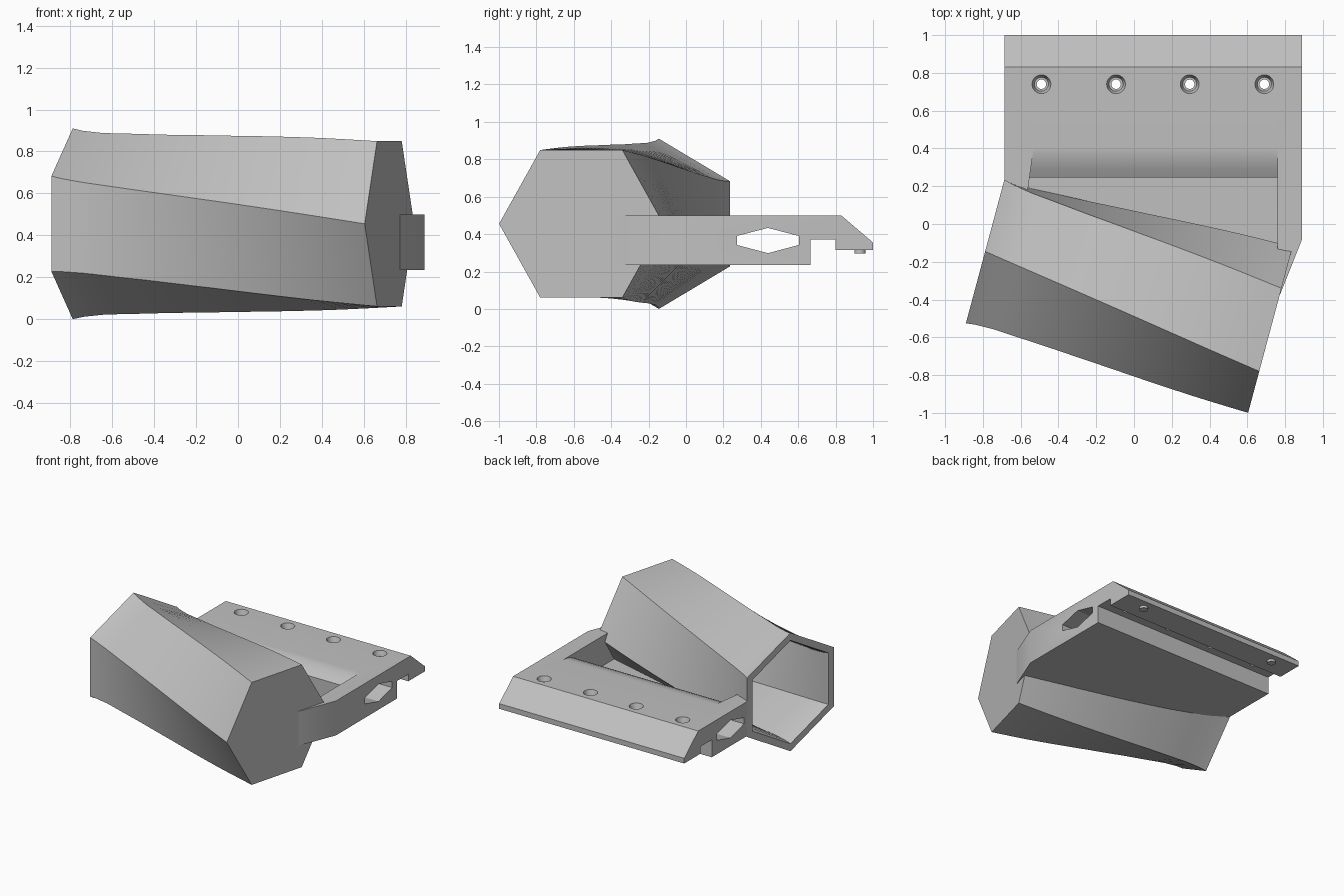
import bpy, bmesh
from math import sin, cos, radians
from mathutils import Vector

if "Cube" in bpy.data.objects:
    bpy.data.objects.remove(bpy.data.objects["Cube"], do_unlink=True)

grey = bpy.data.materials.new("matte_grey")
grey.use_nodes = True
GREY = (0.53, 0.53, 0.53, 1)
grey.diffuse_color = GREY
grey.node_tree.nodes["Principled BSDF"].inputs["Base Color"].default_value = GREY


def finish(name, bm):
    """Turn a bmesh into a grey object."""
    bmesh.ops.recalc_face_normals(bm, faces=bm.faces[:])
    mesh = bpy.data.meshes.new(name)
    bm.to_mesh(mesh)
    bm.free()
    mesh.materials.append(grey)
    obj = bpy.data.objects.new(name, mesh)
    bpy.context.collection.objects.link(obj)
    return obj


def prism(name, points, axis, low, high):
    """Extrude a closed outline along x (points are y, z) or z (points are x, y)."""
    bm = bmesh.new()

    def ring(d):
        return [bm.verts.new((d, p, q) if axis == "x" else (p, q, d)) for p, q in points]

    a, b = ring(low), ring(high)
    bm.faces.new(a)
    bm.faces.new(b)
    for i in range(len(a)):
        j = (i + 1) % len(a)
        bm.faces.new((a[i], a[j], b[j], b[i]))
    return finish(name, bm)


def cone(name, x, y, low, high, r_low, r_high):
    bm = bmesh.new()
    bmesh.ops.create_cone(bm, cap_ends=True, segments=32, radius1=r_low,
                          radius2=r_high, depth=high - low)
    bmesh.ops.translate(bm, verts=bm.verts[:], vec=(x, y, (low + high) / 2))
    return finish(name, bm)


def activate(obj):
    bpy.ops.object.select_all(action="DESELECT")
    obj.select_set(True)
    bpy.context.view_layer.objects.active = obj


def carve(target, cutter, operation="DIFFERENCE"):
    """Apply a boolean and throw the cutter away."""
    mod = target.modifiers.new("carve", "BOOLEAN")
    mod.operation, mod.solver, mod.object = operation, "EXACT", cutter
    activate(target)
    bpy.ops.object.modifier_apply(modifier=mod.name)
    bpy.data.objects.remove(cutter, do_unlink=True)


# Twisted hexagonal tube: open at one end, closed at the other
START, END = Vector((-0.788, -0.145, 0.455)), Vector((0.722, -0.56, 0.455))
BACK, UP = Vector((sin(radians(15)), cos(radians(15)), 0)), Vector((0, 0, 1))
SWELL = [(0, 0.455), (0.03, 0.444), (0.1, 0.433), (0.3, 0.430),
         (0.5, 0.435), (0.8, 0.449), (1, 0.455)]
STEPS, WALL = 32, 0.058


def radius(t):
    for (t0, r0), (t1, r1) in zip(SWELL, SWELL[1:]):
        if t <= t1:
            return r0 + (r1 - r0) * (t - t0) / (t1 - t0)
    return SWELL[-1][1]


def hex_ring(bm, t, inset):
    ring = []
    for k in range(6):
        a = radians(60 * k + 30 * t)
        out = UP * cos(a) - BACK * sin(a)
        ring.append(bm.verts.new(START.lerp(END, t) + out * (radius(t) - inset)))
    return ring


def skin(bm, rings):
    for a, b in zip(rings, rings[1:]):
        for i in range(6):
            j = (i + 1) % 6
            bm.faces.new((a[i], a[j], b[j], b[i]))


CAP = 0.96
bm = bmesh.new()
outer = [hex_ring(bm, i / STEPS, 0) for i in range(STEPS + 1)]
inner = [hex_ring(bm, CAP * i / STEPS, WALL) for i in range(STEPS, -1, -1)]
bm.faces.new(outer[-1])
bm.faces.new(inner[0])
skin(bm, outer)
skin(bm, inner + [outer[0]])
tube = finish("twisted_tube", bm)

# Mounting plate: side profile trimmed to its plan outline
plate = prism("mounting_plate", [
    (-0.5, 0.235), (0.665, 0.235), (0.665, 0.37), (0.8, 0.37), (0.8, 0.315),
    (1, 0.315), (1, 0.355), (0.83, 0.5), (-0.5, 0.5)], "x", -0.685, 0.89)
carve(plate, prism("plan", [
    (-0.8, 1.1), (1, 1.1), (1, 0.197), (0.775, -0.37), (0.7, -0.37),
    (-0.67, 0.2), (-0.69, 0.225), (-0.8, 0.24)], "z", 0, 1), "INTERSECT")

# Recess between plate and tube, with a curved lip and one slanted side
pocket = prism("pocket", [
    (0.41, 0.501), (0.37, 0.497), (0.33, 0.487), (0.29, 0.471), (0.245, 0.447),
    (0.245, 0.27), (-0.6, 0.27), (-0.6, 0.6), (0.41, 0.6)], "x", -0.53, 0.76)
for v in pocket.data.vertices:
    if v.co.x < 0:
        v.co.x -= (0.41 - v.co.y) * 0.14
carve(plate, pocket)

# Hexagonal tunnel running the whole width
carve(plate, prism("tunnel", [
    (0.272, 0.39), (0.438, 0.433), (0.603, 0.39),
    (0.603, 0.342), (0.438, 0.298), (0.272, 0.342)], "x", -1, 1))

# Countersunk screw holes
for x in (-0.49, -0.095, 0.295, 0.69):
    carve(plate, cone("countersink", x, 0.74, 0.46, 0.51, 0.037, 0.053))
    carve(plate, cone("screw_hole", x, 0.74, 0.3, 0.6, 0.025, 0.025))

# Keep the plate out of the tube's hollow
bm = bmesh.new()
rings = [hex_ring(bm, CAP * i / STEPS, WALL - 0.002) for i in range(STEPS + 1)]
bm.faces.new(rings[0])
bm.faces.new(rings[-1])
skin(bm, rings)
carve(plate, finish("hollow", bm))

# Locating pegs under the lip
pegs = [cone("locating_peg", x, 0.93, 0.296, 0.33, 0.03, 0.03) for x in (-0.49, 0.69)]

for obj in [tube, plate] + pegs:
    activate(obj)
    bpy.ops.object.shade_smooth_by_angle(angle=radians(25))
